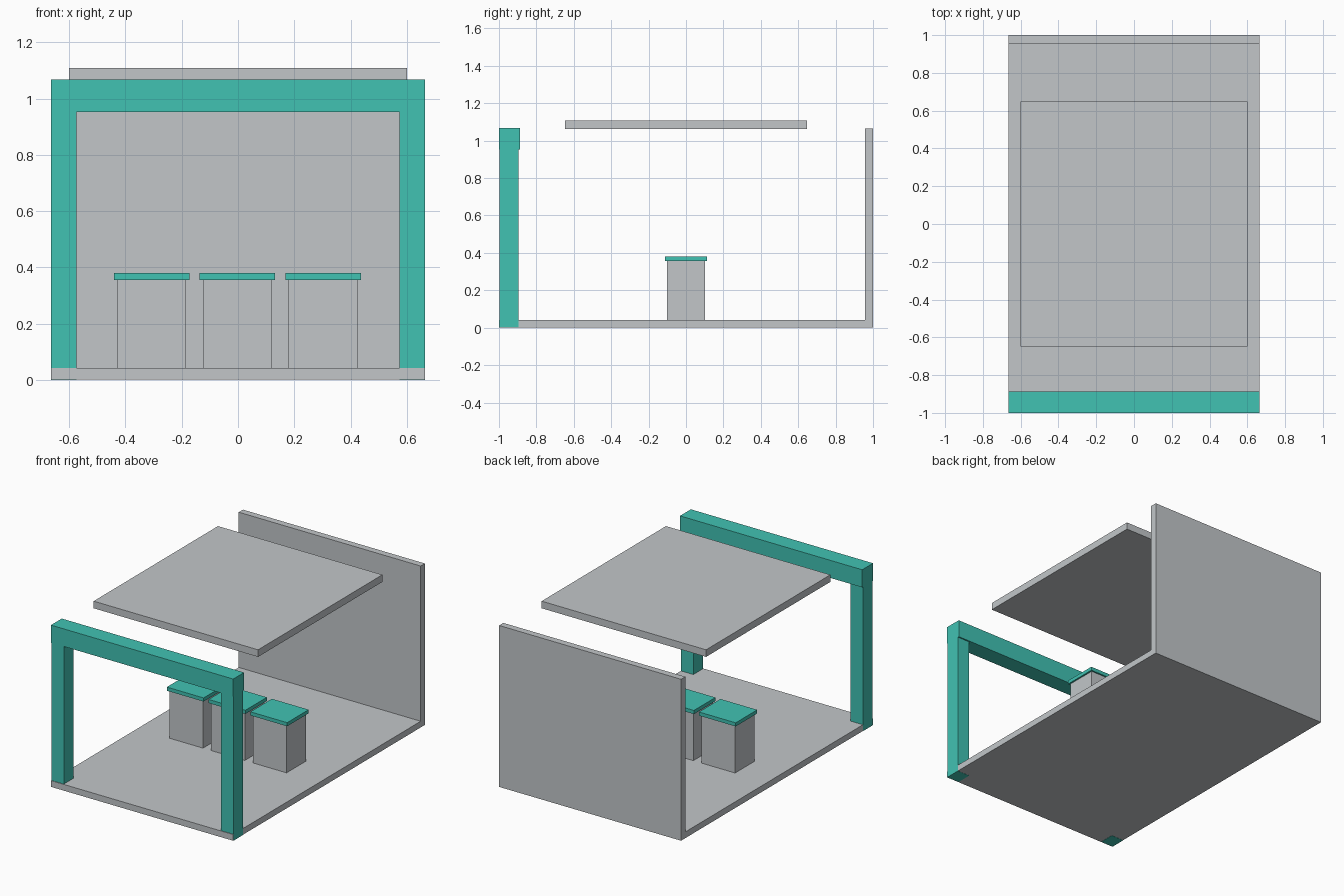
import bpy
import bmesh

if "Cube" in bpy.data.objects:
    bpy.data.objects.remove(bpy.data.objects["Cube"])


def material(name, rgb):
    m = bpy.data.materials.new(name)
    m.diffuse_color = (*rgb, 1)
    m.use_nodes = True
    m.node_tree.nodes["Principled BSDF"].inputs["Base Color"].default_value = m.diffuse_color
    return m


GREY = material("light grey", (0.54, 0.565, 0.584))
TEAL = material("teal", (0.053, 0.54, 0.45))


def extruded(name, profile, x0, x1, mat):
    """Extrude a (y, z) outline along x."""
    bm = bmesh.new()
    face = bm.faces.new([bm.verts.new((x0, y, z)) for y, z in profile])
    new = bmesh.ops.extrude_face_region(bm, geom=[face])["geom"]
    verts = [v for v in new if isinstance(v, bmesh.types.BMVert)]
    bmesh.ops.translate(bm, verts=verts, vec=(x1 - x0, 0, 0))
    bmesh.ops.recalc_face_normals(bm, faces=bm.faces)
    mesh = bpy.data.meshes.new(name)
    bm.to_mesh(mesh)
    bm.free()
    mesh.materials.append(mat)
    obj = bpy.data.objects.new(name, mesh)
    bpy.context.collection.objects.link(obj)
    return obj


def box(name, x, y, z, mat):
    outline = [(y[0], z[0]), (y[1], z[0]), (y[1], z[1]), (y[0], z[1])]
    return extruded(name, outline, x[0], x[1], mat)


W = 0.664

# Floor and back wall in one L-shaped piece
extruded("floor_and_back_wall",
         [(-1, 0.001), (1, 0.001), (1, 1.066), (0.956, 1.066),
          (0.956, 0.042), (-1, 0.042)], -W, W, GREY)

# Floating roof panel
box("roof_panel", (-0.6, 0.6), (-0.648, 0.648), (1.062, 1.109), GREY)

# Front portal: two posts and a beam
for side, x in (("left", (-W - 0.001, -0.574)), ("right", (0.574, W + 0.001))):
    box(side + "_post", x, (-0.996, -0.896), (0, 0.952), TEAL)
box("front_beam", (-W - 0.001, W + 0.001), (-1, -0.887), (0.952, 1.068), TEAL)

# Row of three pedestals with overhanging tops
for i, cx in enumerate((-0.307, -0.002, 0.303), 1):
    box(f"pedestal_{i}", (cx - 0.123, cx + 0.123), (-0.102, 0.102), (0.042, 0.356), GREY)
    box(f"pedestal_top_{i}", (cx - 0.134, cx + 0.134), (-0.112, 0.112), (0.356, 0.38), TEAL)
